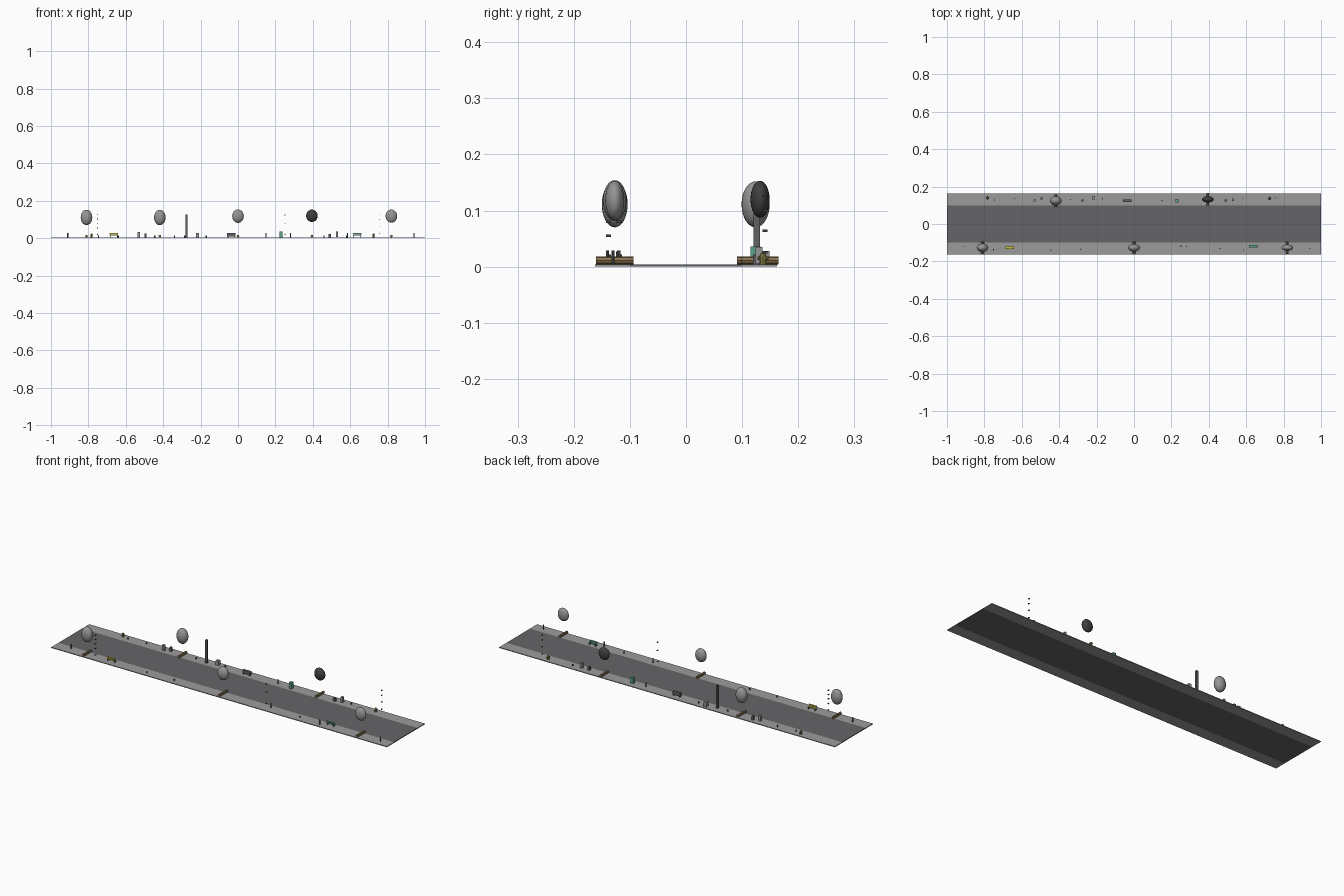
import bpy, bmesh, math
from mathutils import Matrix

if "Cube" in bpy.data.objects:
    bpy.data.objects.remove(bpy.data.objects["Cube"])

MATS = {}
COLORS = {"road": (.13, .13, .14), "walk": (.33, .33, .33), "brown": (.25, .17, .08),
          "dark": (.05, .05, .05), "yellow": (.65, .55, .03), "teal": (.1, .36, .25),
          "olive": (.22, .2, .06), "grey": (.3, .3, .3), "steel": (.12, .12, .13)}


def finish(name, bm, color, smooth=False):
    mesh = bpy.data.meshes.new(name)
    bm.to_mesh(mesh)
    bm.free()
    if color not in MATS:
        MATS[color] = bpy.data.materials.new(color)
        MATS[color].diffuse_color = (*COLORS[color], 1)
    mesh.materials.append(MATS[color])
    if smooth:
        for p in mesh.polygons:
            p.use_smooth = True
    ob = bpy.data.objects.new(name, mesh)
    bpy.context.collection.objects.link(ob)
    return ob


def box(name, x, y, z0, z1, w, d, color="grey"):
    bm = bmesh.new()
    m = Matrix.Translation((x, y, (z0 + z1) / 2)) @ Matrix.Diagonal((w, d, z1 - z0, 1))
    bmesh.ops.create_cube(bm, size=1, matrix=m)
    return finish(name, bm, color)


def cyl(name, x, y, z, r, length, color="grey", axis="Z", r2=None, sides=8):
    bm = bmesh.new()
    m = Matrix.Translation((x, y, z))
    if axis == "Y":
        m = m @ Matrix.Rotation(math.pi / 2, 4, "X")
    bmesh.ops.create_cone(bm, cap_ends=True, segments=sides, radius1=r,
                          radius2=r if r2 is None else r2, depth=length, matrix=m)
    return finish(name, bm, color)


# Road and pavements
G = .004
box("road", 0, 0, 0, G, 2, .2, "road")
for s in (-1, 1):
    box("pavement", 0, s * .131, 0, G, 2, .062, "walk")

# Trees: floating crown with its log lying across the pavement
for x, y, rx, ry, zc, rz, col in [
        (-.81, -.127, .031, .023, .111, .041, "grey"),
        (-.418, .124, .031, .025, .111, .041, "grey"),
        (0, -.127, .031, .021, .118, .036, "grey"),
        (.395, .132, .031, .017, .12, .033, "dark"),
        (.82, -.127, .031, .017, .118, .035, "grey")]:
    bm = bmesh.new()
    m = Matrix.Translation((x, y, zc)) @ Matrix.Diagonal((rx, ry, rz, 1))
    bmesh.ops.create_uvsphere(bm, u_segments=24, v_segments=16, radius=1, matrix=m)
    finish("tree_crown", bm, col, True)
    cyl("tree_log", x, y, .011, .007, .066, "brown", "Y")

# Tall post
box("tall_post", -.275, .126, G, .128, .011, .011, "steel")

# Signal stacks: small floating lamps
for x, y, heights in [(-.752, -.138, (.126, .103, .08, .055, .02)),
                      (.252, -.119, (.124, .08, .02)),
                      (.758, .141, (.126, .1, .064, .025))]:
    for z in heights:
        box("signal_lamp", x, y, z - .002, z + .002, .005, .009, "dark")

# Bollards
for x, y in [(-.91, -.12), (-.445, -.14), (-.285, -.135), (.28, -.12), (.46, -.13),
             (.585, -.14), (.94, -.13), (-.745, .128), (-.64, .136), (-.34, .13),
             (-.17, .135), (.15, .125), (.58, .135)]:
    tall = x in (-.91, .15, .28, .585, .94)
    h = .028 if tall else .013
    cyl("bollard", x, y, G + h / 2 - .001, .003, h - .004, "steel")

# Hydrants with domed caps
for x, y in [(-.783, .14), (.725, .137)]:
    cyl("hydrant_body", x, y, .011, .006, .014, "olive")
    cyl("hydrant_cap", x, y, .0215, .007, .007, "olive", r2=.003)
    cyl("hydrant_nozzle", x, y, .015, .003, .02, "olive", "Y")

# Bins and parcel boxes
box("sign_block", -.53, .125, G, .033, .014, .012)
box("small_bin", -.495, .137, G, .026, .011, .011, "steel")
box("white_bin", -.217, .14, G, .028, .017, .018)
box("news_box", -.035, .125, .01, .027, .045, .013, "steel")
for s in (-1, 1):
    box("news_box_foot", -.035 + s * .018, .125, G, .01, .004, .012, "dark")
box("teal_bin", .23, .124, G, .036, .016, .018, "teal")
box("sign_block", .53, .13, .006, .035, .011, .012)
box("small_bin", .49, .125, G, .022, .012, .012, "steel")

# Benches: slatted seat, back and legs
for x, y, col in [(-.665, -.126, "yellow"), (.637, -.118, "teal")]:
    for i in range(3):
        box("bench_slat", x, y + (i - 1) * .005, .014, .016, .045, .004, col)
    box("bench_back", x, y + (.006 if y > 0 else -.006), .02, .027, .045, .002, col)
    for sx in (-1, 1):
        for sy in (-1, 1):
            box("bench_leg", x + sx * .019, y + sy * .005, G,
                .022 if sy < 0 else .014, .003, .003, "dark")

for m in bpy.data.materials:
    if m.users and not m.is_grease_pencil:
        m.use_nodes = True
        m.node_tree.nodes["Principled BSDF"].inputs["Base Color"].default_value = m.diffuse_color
